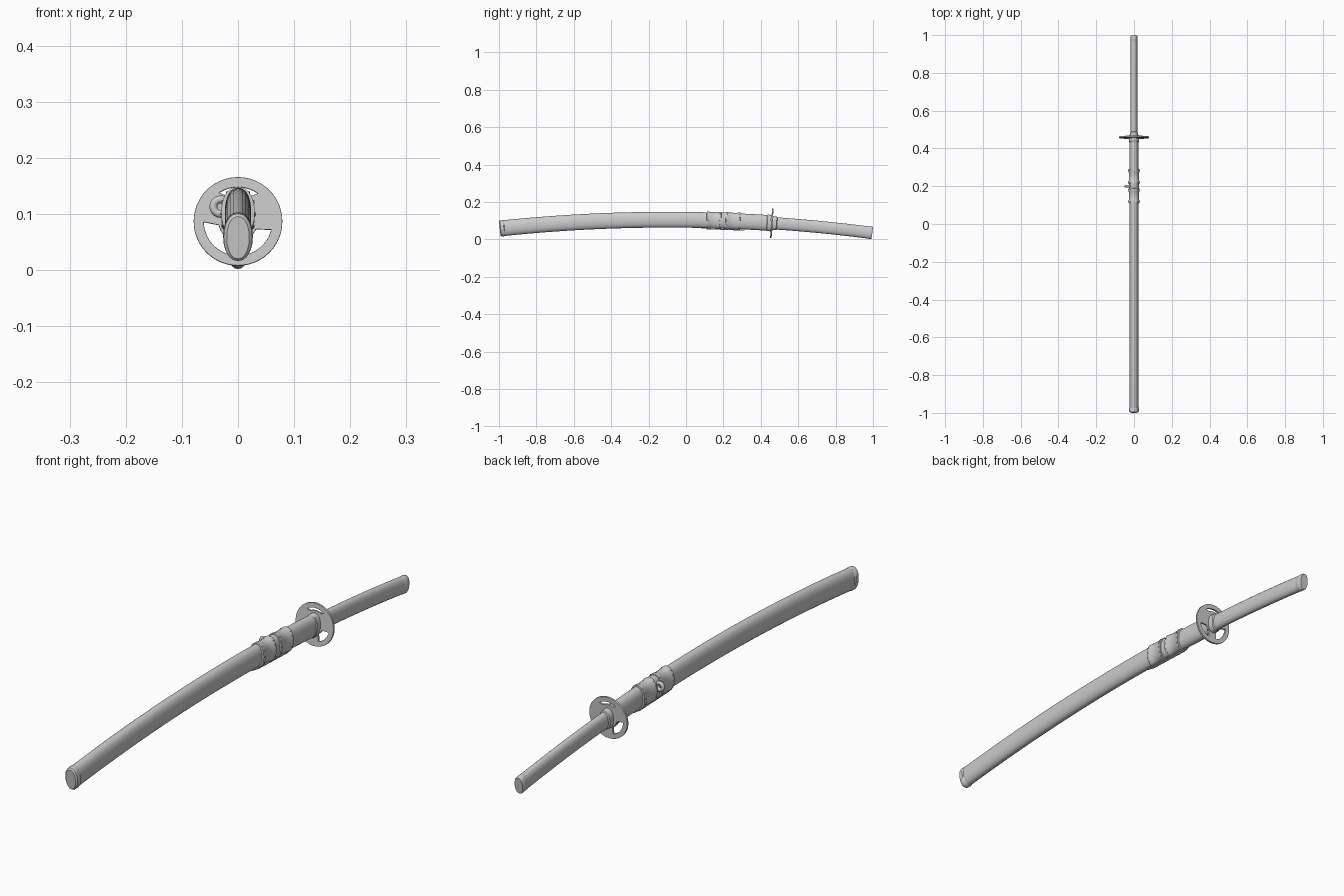
import bpy, bmesh, math
from mathutils import Vector

if "Cube" in bpy.data.objects:
    bpy.data.objects.remove(bpy.data.objects["Cube"])

SIDES = 20


def spine(y):
    """Height and slope of the curved centre line."""
    return 0.105 - 0.059 * (y + 0.1) ** 2, -0.118 * (y + 0.1)


def on_section(y, w, h, a, power=0.92):
    """Point on the oval cross-section set square to the centre line."""
    z, m = spine(y)
    c, s = math.cos(a), math.sin(a)
    px = w * math.copysign(abs(c) ** power, c)
    pz = h * math.copysign(abs(s) ** power, s)
    up = Vector((0, -m, 1)).normalized()
    return Vector((px, y, z)) + up * pz


def smooth(ob, angle=35):
    bpy.ops.object.select_all(action='DESELECT')
    ob.select_set(True)
    bpy.context.view_layer.objects.active = ob
    bpy.ops.object.shade_smooth_by_angle(angle=math.radians(angle))


def finish(name, bm, angle=35):
    bmesh.ops.recalc_face_normals(bm, faces=bm.faces[:])
    me = bpy.data.meshes.new(name)
    bm.to_mesh(me)
    bm.free()
    ob = bpy.data.objects.new(name, me)
    bpy.context.collection.objects.link(ob)
    smooth(ob, angle)
    return ob


def loft(name, stations, angle=35):
    """Skin oval sections given as (y, half width, half height)."""
    bm = bmesh.new()
    rings = [[bm.verts.new(on_section(y, w, h, 2 * math.pi * i / SIDES)) for i in range(SIDES)]
             for y, w, h in stations]
    for r0, r1 in zip(rings, rings[1:]):
        for i in range(SIDES):
            j = (i + 1) % SIDES
            bm.faces.new((r0[i], r0[j], r1[j], r1[i]))
    bm.faces.new(rings[0])
    bm.faces.new(rings[-1])
    return finish(name, bm, angle)


def run(y0, y1, n, w, h):
    return [(y0 + (y1 - y0) * i / n, w, h) for i in range(n + 1)]


# Scabbard with its end cap and mouth collar
loft("scabbard", run(-0.98, 0.45, 24, 0.0235, 0.042))
loft("scabbard_end_cap", [(-0.996, 0.020, 0.038), (-0.991, 0.0255, 0.0425),
                          (-0.974, 0.0265, 0.0435), (-0.970, 0.0235, 0.042)])
loft("scabbard_mouth", [(0.432, 0.0235, 0.042), (0.435, 0.026, 0.044), (0.454, 0.026, 0.044)])

# Handle with collar and pommel
loft("handle", run(0.46, 0.99, 10, 0.0175, 0.0325))
loft("handle_collar", [(0.462, 0.023, 0.038), (0.484, 0.022, 0.036), (0.487, 0.0175, 0.0325)])
loft("pommel", [(0.968, 0.0175, 0.0325), (0.970, 0.0185, 0.0332), (0.992, 0.0185, 0.0332),
                (0.996, 0.0165, 0.031)])

# Guard: a disc pierced by three curved windows
cu = bpy.data.curves.new("guard", 'CURVE')
cu.dimensions = '2D'
cu.fill_mode = 'BOTH'
cu.extrude = 0.003
cu.bevel_depth = 0.001


def add_loop(points):
    sp = cu.splines.new('POLY')
    sp.points.add(len(points) - 1)
    for p, (x, y) in zip(sp.points, points):
        p.co = (x, y, 0, 1)
    sp.use_cyclic_u = True


def arc(r, a0, a1, n):
    return [(r * math.cos(math.radians(a0 + (a1 - a0) * i / n)),
             r * math.sin(math.radians(a0 + (a1 - a0) * i / n))) for i in range(n + 1)]


add_loop(arc(0.078, 0, 360, 64)[:-1])
for a0, a1, inner in ((53, 125, 0.050), (180, 254, 0.034), (286, 347, 0.034)):
    add_loop(arc(0.062, a0, a1, 14) + arc(inner, a1 - 10, a0 + 10, 8))
guard = bpy.data.objects.new("guard", cu)
bpy.context.collection.objects.link(guard)
gz, gm = spine(0.459)
guard.location = (0, 0.459, gz)
guard.rotation_euler = (math.pi / 2 + math.atan(gm), 0, 0)
bpy.ops.object.select_all(action='DESELECT')
guard.select_set(True)
bpy.context.view_layer.objects.active = guard
bpy.ops.object.convert(target='MESH')
smooth(bpy.context.object)

# Two wrapped bands, each with a raised hem at both ends
for label, y0, y1 in (("rear", 0.11, 0.188), ("front", 0.212, 0.29)):
    loft("band_" + label, [(y0, 0.026, 0.0435), (y0 + 0.001, 0.030, 0.0462), (y0 + 0.014, 0.030, 0.0462),
                           (y0 + 0.018, 0.0275, 0.0445), (y1 - 0.018, 0.0275, 0.0445),
                           (y1 - 0.014, 0.030, 0.0462), (y1 - 0.001, 0.030, 0.0462), (y1, 0.026, 0.0435)])
    # Small studs along both hems
    bm = bmesh.new()
    for y in (y0 + 0.0075, y1 - 0.0075):
        for deg in (-50, -25, 0, 25, 50, 130, 155, 180, 205, 230):
            res = bmesh.ops.create_icosphere(bm, subdivisions=1, radius=0.002)
            bmesh.ops.translate(bm, verts=res["verts"],
                                vec=on_section(y, 0.030, 0.0462, math.radians(deg)))
    finish("studs_" + label, bm)

# Core between the bands
loft("band_core", [(0.186, 0.0255, 0.043), (0.214, 0.0255, 0.043)])

# Cord loop on the left side
bpy.ops.mesh.primitive_torus_add(major_radius=0.013, minor_radius=0.007, major_segments=20, minor_segments=10,
                                 location=(-0.031, 0.2, 0.113), rotation=(math.pi / 2, 0, 0))
loop = bpy.context.object
loop.name = "cord_loop"
smooth(loop, 60)

# Flat pointed strap under the bands
bm = bmesh.new()
low = []
outline = ((0.0, 0.08), (0.009, 0.11), (0.009, 0.285), (0.0, 0.312), (-0.009, 0.285), (-0.009, 0.11))
for drop in (0.045, 0.0485):
    low.append([bm.verts.new((x, y, spine(y)[0] - drop)) for x, y in outline])
for i in range(6):
    j = (i + 1) % 6
    bm.faces.new((low[0][i], low[0][j], low[1][j], low[1][i]))
bm.faces.new(low[0])
bm.faces.new(low[1])
finish("under_strap", bm)
